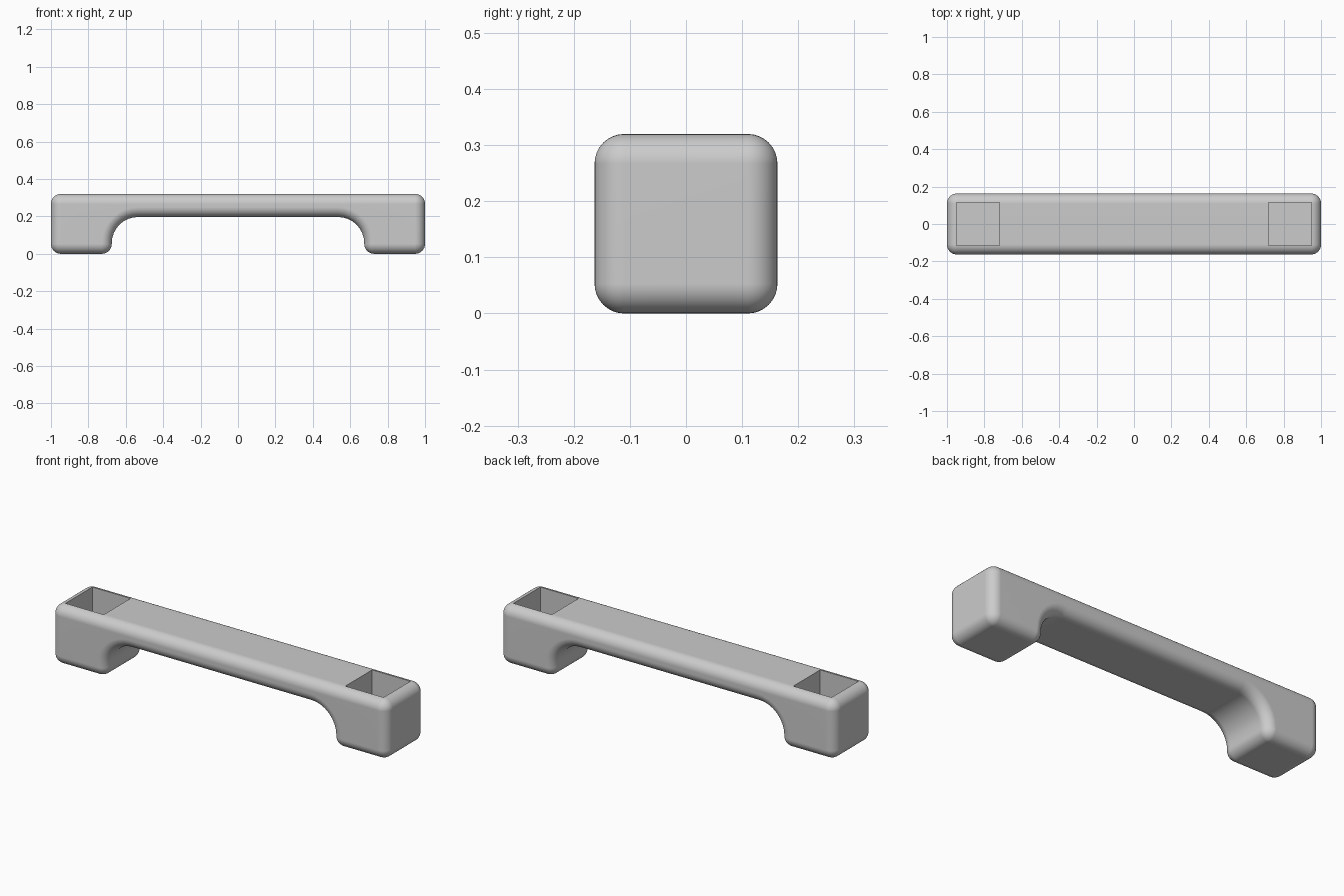
import bpy, bmesh, math

cube = bpy.data.objects.get("Cube")
if cube:
    bpy.data.objects.remove(cube, do_unlink=True)

HALF_L, HALF_W, HEIGHT = 1.0, 0.163, 0.32   # overall size
FILLET = 0.053                              # rounding of every outer edge
LEG_X, ARCH_Z, ARCH_R = 0.675, 0.197, 0.14  # grip opening
SOCKET_X, SOCKET = 0.834, 0.114             # socket centre and half width
FLOOR_Z, HOLE_Z, HOLE_R = 0.05, 0.185, 0.032
STEPS = 8

gray = bpy.data.materials.new("light_gray")
gray.use_nodes = True
gray.diffuse_color = (0.6, 0.6, 0.6, 1)
gray.node_tree.nodes["Principled BSDF"].inputs["Base Color"].default_value = (0.6, 0.6, 0.6, 1)


def make_object(name, bm):
    mesh = bpy.data.meshes.new(name)
    bmesh.ops.recalc_face_normals(bm, faces=bm.faces)
    bm.to_mesh(mesh)
    bm.free()
    mesh.materials.append(gray)
    obj = bpy.data.objects.new(name, mesh)
    bpy.context.collection.objects.link(obj)
    return obj


def profile(inset):
    """Side outline as a chain of arcs, shrunk inward by inset."""
    f, r, R = FILLET, FILLET - inset, ARCH_R + inset
    ox, ix, ax = HALF_L - f, LEG_X + f, LEG_X - ARCH_R
    arcs = [(ox, HEIGHT - f, r, 0, 90), (-ox, HEIGHT - f, r, 90, 180),
            (-ox, f, r, 180, 270), (-ix, f, r, 270, 360),
            (-ax, ARCH_Z - ARCH_R, R, 180, 90), (ax, ARCH_Z - ARCH_R, R, 90, 0),
            (ix, f, r, 180, 270), (ox, f, r, 270, 360)]
    points = []
    for cx, cz, rad, a0, a1 in arcs:
        for i in range(STEPS + 1):
            a = math.radians(a0 + (a1 - a0) * i / STEPS)
            points.append((cx + rad * math.cos(a), cz + rad * math.sin(a)))
    return points


# Handle body: outlines lofted from front to back, with rounded rims
rim = []
for i in range(STEPS + 1):
    a = math.pi / 2 * i / STEPS
    rim.append((HALF_W - FILLET + FILLET * math.sin(a), FILLET * (1 - math.cos(a))))
layers = [(-y, d) for y, d in reversed(rim)] + rim
bm = bmesh.new()
rings = [[bm.verts.new((x, y, z)) for x, z in profile(d)] for y, d in layers]
for a, b in zip(rings, rings[1:]):
    for i in range(len(a)):
        j = (i + 1) % len(a)
        bm.faces.new((a[i], a[j], b[j], b[i]))
bm.faces.new(rings[0])
bm.faces.new(rings[-1])
bmesh.ops.remove_doubles(bm, verts=bm.verts, dist=1e-5)
body = make_object("handle_body", bm)


def cut(cutter):
    """Subtract a helper from the body, then delete it."""
    cutter.hide_render = True
    mod = body.modifiers.new("cut", 'BOOLEAN')
    mod.operation, mod.solver, mod.object = 'DIFFERENCE', 'EXACT', cutter
    bpy.ops.object.modifier_apply(modifier=mod.name)
    bpy.data.objects.remove(cutter, do_unlink=True)


bpy.ops.object.select_all(action='DESELECT')
bpy.context.view_layer.objects.active = body
body.select_set(True)

for side in (-1, 1):
    # Square socket open at the top
    bm = bmesh.new()
    bmesh.ops.create_cube(bm, size=1)
    bmesh.ops.scale(bm, vec=(2 * SOCKET, 2 * SOCKET, 0.4), verts=bm.verts)
    bmesh.ops.translate(bm, vec=(side * SOCKET_X, 0, FLOOR_Z + 0.2), verts=bm.verts)
    cut(make_object("socket_cutter", bm))
    # Screw hole from front to back
    bm = bmesh.new()
    bmesh.ops.create_cone(bm, cap_ends=True, segments=32, radius1=HOLE_R, radius2=HOLE_R, depth=0.6)
    for v in bm.verts:
        v.co = (v.co.x + side * SOCKET_X, v.co.z, v.co.y + HOLE_Z)
    cut(make_object("screw_hole_cutter", bm))

# Smooth fillets with crisp socket and hole edges
bpy.ops.object.shade_smooth_by_angle(angle=math.radians(30))
weighted = body.modifiers.new("weighted_normals", 'WEIGHTED_NORMAL')
weighted.keep_sharp = True
